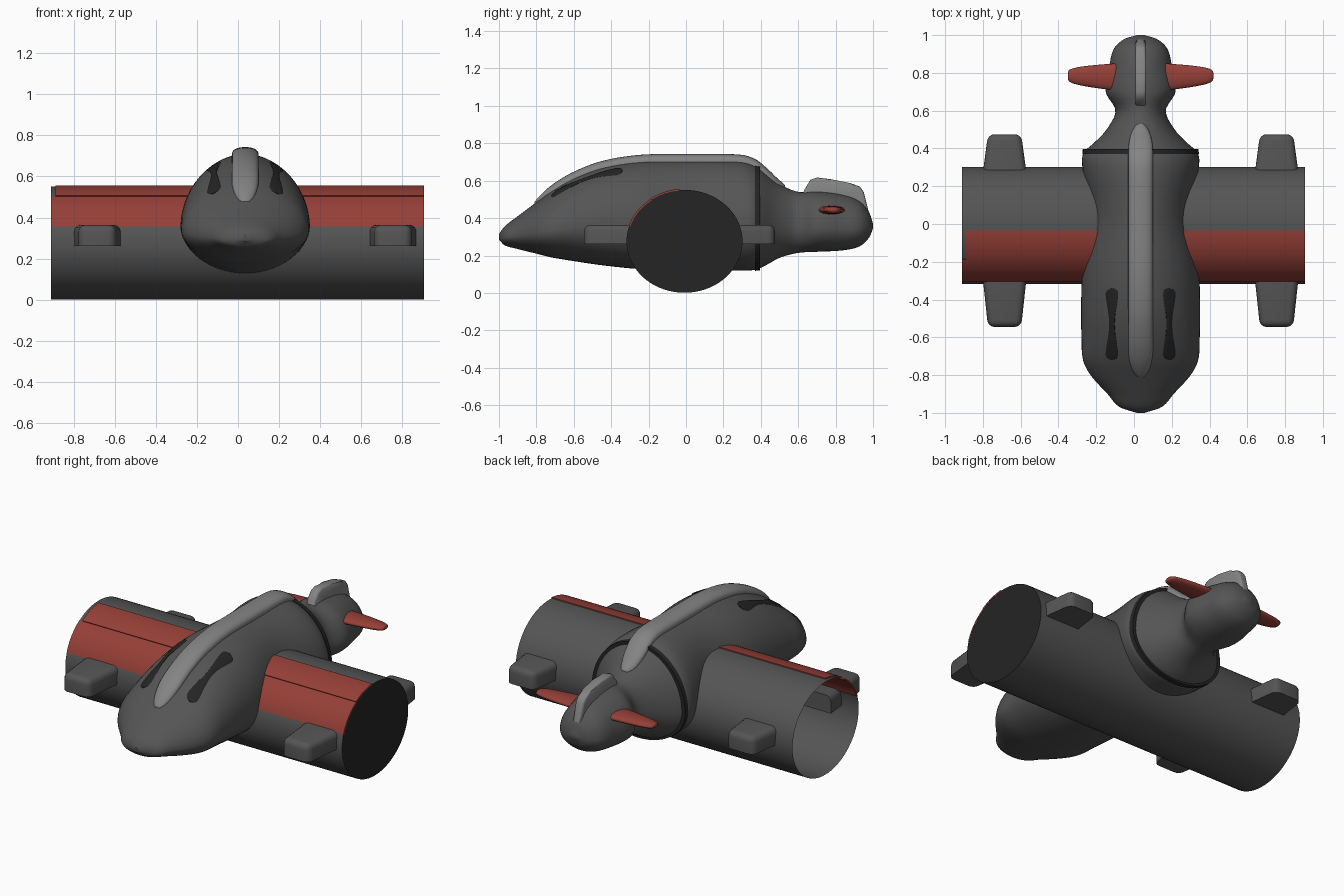
import bpy, bmesh
from math import sin, cos, pi, sqrt, radians
from mathutils import Vector

cube = bpy.data.objects.get("Cube")
if cube:
    bpy.data.objects.remove(cube)

CX = 0.035  # centre line of the fuselage


def material(name, r, g, b):
    m = bpy.data.materials.new(name)
    m.use_nodes = True
    m.diffuse_color = (r, g, b, 1)
    node = m.node_tree.nodes["Principled BSDF"]
    node.inputs["Base Color"].default_value = (r, g, b, 1)
    node.inputs["Roughness"].default_value = 0.6
    return m


GREY = material("dark_grey", 0.09, 0.09, 0.09)
LIGHT = material("light_grey", 0.23, 0.23, 0.23)
RED = material("dull_red", 0.30, 0.05, 0.038)
BLACK = material("near_black", 0.018, 0.018, 0.018)


def finish(name, bm, *mats, angle=35):
    bmesh.ops.recalc_face_normals(bm, faces=bm.faces)
    mesh = bpy.data.meshes.new(name)
    bm.to_mesh(mesh)
    bm.free()
    for m in mats:
        mesh.materials.append(m)
    obj = bpy.data.objects.new(name, mesh)
    bpy.context.collection.objects.link(obj)
    bpy.ops.object.select_all(action="DESELECT")
    obj.select_set(True)
    bpy.context.view_layer.objects.active = obj
    bpy.ops.object.shade_smooth_by_angle(angle=radians(angle))
    return obj


def loft(rings, caps=(True, True)):
    """Skin a list of closed rings of points."""
    bm = bmesh.new()
    vs = [[bm.verts.new(p) for p in ring] for ring in rings]
    n = len(vs[0])
    for a, b in zip(vs, vs[1:]):
        for i in range(n):
            j = (i + 1) % n
            bm.faces.new((a[i], a[j], b[j], b[i]))
    if caps[0]:
        bm.faces.new(vs[0])
    if caps[1]:
        bm.faces.new(vs[-1])
    return bm


def steps(a, b, n):
    return [a + (b - a) * i / n for i in range(n + 1)]


# Fuselage stations: y, half width, top, bottom
STATIONS = [
    (-1, .02, .315, .285), (-.97, .11, .355, .255), (-.9, .175, .41, .235),
    (-.8, .265, .485, .21), (-.72, .305, .545, .19), (-.6, .313, .615, .17),
    (-.45, .315, .672, .148), (-.25, .308, .705, .128), (0, .27, .71, .12),
    (.1, .272, .71, .12), (.3, .308, .705, .12), (.375, .303, .68, .124),
    (.44, .235, .63, .155), (.5, .18, .582, .188), (.6, .133, .54, .214),
    (.7, .185, .543, .22), (.84, .165, .525, .228), (.93, .14, .49, .25),
    (.98, .085, .43, .297), (1, .02, .37, .345)]


def slope(i, k):
    a, b = STATIONS[max(i - 1, 0)], STATIONS[min(i + 1, len(STATIONS) - 1)]
    return (b[k] - a[k]) / (b[0] - a[0])


def body_at(y):
    """Smoothly interpolated half width, top and bottom."""
    i = 0
    while i < len(STATIONS) - 2 and y > STATIONS[i + 1][0]:
        i += 1
    p, q = STATIONS[i], STATIONS[i + 1]
    h = q[0] - p[0]
    t = (y - p[0]) / h
    out = []
    for k in (1, 2, 3):
        out.append((1 + 2 * t) * (1 - t) ** 2 * p[k] + t * (1 - t) ** 2 * h * slope(i, k)
                   + t * t * (3 - 2 * t) * q[k] - t * t * (1 - t) * h * slope(i + 1, k))
    return out


def section(y, grow=0.0, n=56):
    w, top, low = body_at(y)
    mid = low + 0.4 * (top - low)
    ring = []
    for i in range(n):
        a = 2 * pi * i / n
        rise = (top - mid if sin(a) > 0 else mid - low) + grow
        ring.append((CX + (w + grow) * cos(a), y, mid + rise * sin(a)))
    return ring


def roof(dx, y):
    w, top, low = body_at(y)
    mid = low + 0.4 * (top - low)
    return mid + (top - mid) * sqrt(max(0, 1 - (dx / w) ** 2))


# Fuselage with its dark seam band
finish("fuselage", loft([section(-cos(pi * t)) for t in steps(0, 1, 100)]))
bpy.context.object.data.materials.append(GREY)
band = [[(p[0], y, p[2]) for p in section(.375, g)]
        for y, g in ((.37, -.02), (.37, .006), (.396, .003), (.396, -.03))]
finish("seam_band", loft(band), BLACK)

# Raised spine along the roof
rings = []
for t in steps(0, pi, 60):
    y = -.14 - .67 * cos(t)
    end = min(1, (y + .815) / .16, (.535 - y) / .16)
    fat = sqrt(max(0.002, 1 - (1 - end) ** 2))
    top = body_at(y)[1]
    ring = []
    for a in steps(0, pi, 16):
        ring.append((CX + .066 * fat * cos(a), y, top - .015 + (.015 + .033 * fat) * sin(a) ** .6))
    ring += [(CX - .066 * fat, y, top - .05), (CX + .066 * fat, y, top - .05)]
    rings.append(ring)
finish("roof_spine", loft(rings), LIGHT, angle=50)

# Dumbbell-shaped windows lying on the roof
for side, label in ((1, "left"), (-1, "right")):
    rings = []
    for s in steps(0, 1, 48):
        y = -.72 + .38 * s
        edge = min(1, min(s, 1 - s) / .09)
        half = (.025 + .010 * cos(2 * pi * s)) * sqrt(max(.01, 1 - (1 - edge) ** 2))
        ring = []
        for i in range(16):
            a = 2 * pi * i / 16
            dx = .152 + half * cos(a)
            ring.append((CX + side * dx, y, roof(dx, y) + .003 + .004 * sin(a)))
        rings.append(ring)
    finish(label + "_window", loft(rings), BLACK)

# Cross tube, closed on one end only
TUBE = Vector((0, -.008, .276))


def tube_point(x, a, grow=0.0):
    return (x, TUBE.y - (.31 + grow) * cos(a), TUBE.z + (.275 + grow) * sin(a))


def tube_ring(x):
    return [tube_point(x, 2 * pi * i / 72) for i in range(72)]


bm = loft([tube_ring(-.91), tube_ring(.905)], caps=(False, True))
for f in bm.faces:
    f.material_index = int(len(f.verts) > 4)
finish("cross_tube", bm, GREY, BLACK)

# Two curved red panels on the front of the tube
for name, x0, lo, hi, lift in (("lower_panel", -.91, 17, 55, .002),
                               ("upper_panel", -.89, 55.3, 85, .006)):
    arc = [radians(a) for a in steps(lo, hi, 12)]
    rings = [[tube_point(x, a, lift) for a in arc] +
             [tube_point(x, a, lift - .009) for a in reversed(arc)] for x in (x0, .906)]
    finish(name, loft(rings), RED)

# Tapered blocks on the front and back of the tube
for x, xn in ((-.685, "right"), (.755, "left")):
    for root, tip, yn in ((-.2, -.545, "front"), (.2, .475, "back")):
        rings = [[(x - h, y, .262), (x + h, y, .262), (x + h, y, .364), (x - h, y, .364)]
                 for y, h in ((root, .125), (tip, .088))]
        bm = loft(rings)
        edges = [e for e in bm.edges if max(v.co.z for v in e.verts) > .3
                 and any(abs(v.co.y - tip) < .001 for v in e.verts)]
        bmesh.ops.bevel(bm, geom=edges, offset=.035, segments=4, profile=.5,
                        affect="EDGES", clamp_overlap=True)
        finish(xn + "_" + yn + "_block", bm, GREY, angle=40)

# Red tailplanes with rounded tips
for side, label in ((1, "left"), (-1, "right")):
    rings = []
    for t in steps(0, pi / 2, 20):
        out = .08 + .305 * sin(t)
        round_tip = max(.05, cos(t)) ** .4
        chord = (.075 - .02 * sin(t)) * round_tip
        rings.append([(CX + side * out, .777 + .008 * sin(t) + chord * cos(a),
                       .443 + .024 * round_tip * sin(a)) for a in steps(0, 2 * pi, 24)[:-1]])
    finish(label + "_tailplane", loft(rings), RED, angle=60)

# Upright tail fin
outline = [(.61, .5), (.635, .555), (.665, .605), (.70, .617), (.78, .607), (.88, .587),
           (.93, .568), (.95, .54), (.978, .43), (.95, .4), (.8, .45)]
bm = loft([[(CX + s * .027, y, z) for y, z in outline] for s in (-1, 1)])
rim = [e for e in bm.edges if len({round(v.co.x, 3) for v in e.verts}) == 1]
bmesh.ops.bevel(bm, geom=rim, offset=.014, segments=3, profile=.5, affect="EDGES")
finish("tail_fin", bm, LIGHT, angle=50)
